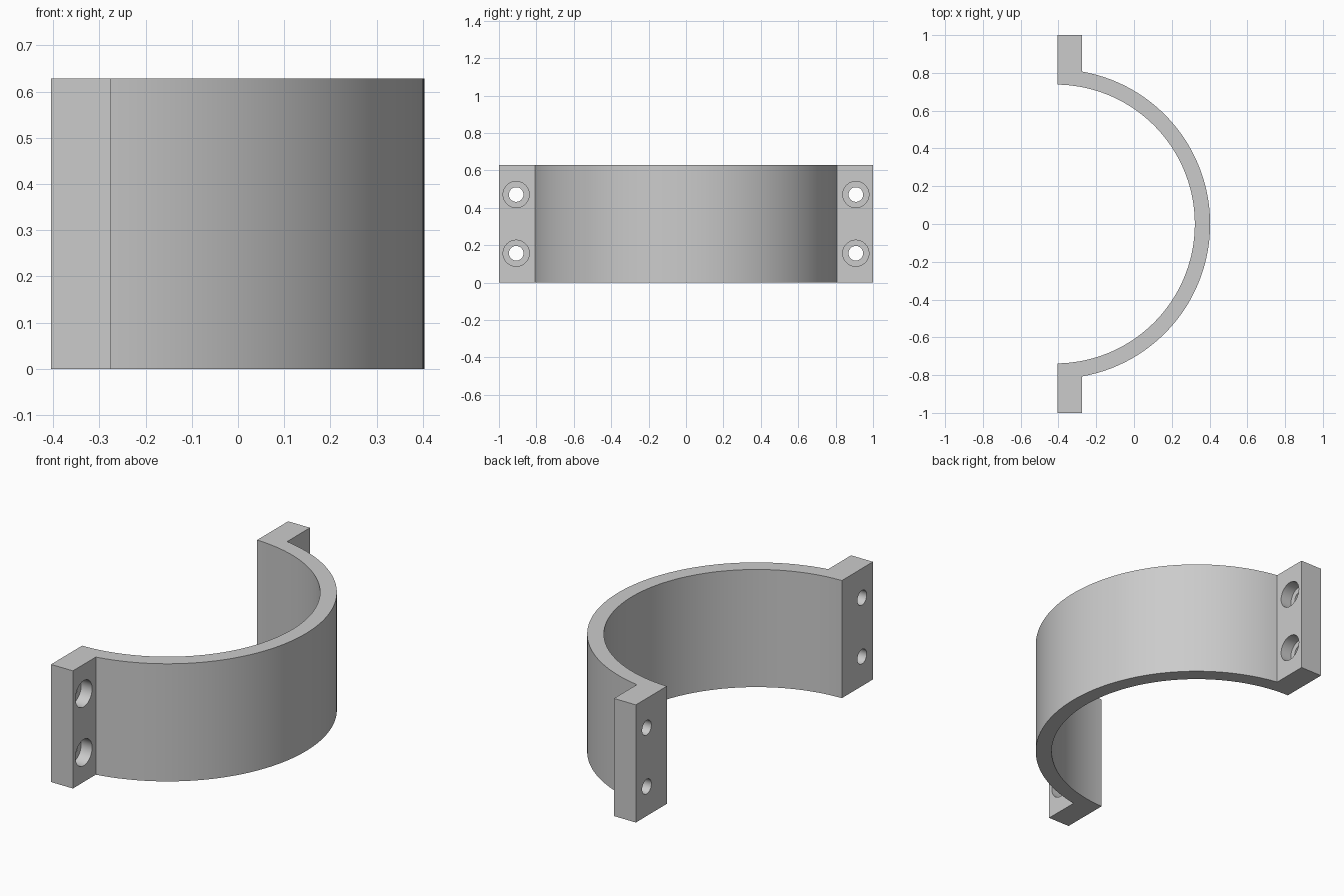
import bpy, bmesh
from math import acos, cos, sin, pi, radians

if "Cube" in bpy.data.objects:
    bpy.data.objects.remove(bpy.data.objects["Cube"], do_unlink=True)

HEIGHT = 0.628
CENTRE_X = -0.416              # axis of the band
R_OUT, R_IN = 0.819, 0.738
BACK, FACE = -0.404, -0.275    # flange planes
ARC_STEPS = 80

grey = bpy.data.materials.new("plain grey")
grey.use_nodes = True
COLOUR = (0.6, 0.6, 0.6, 1)
grey.diffuse_color = COLOUR
grey.node_tree.nodes["Principled BSDF"].inputs["Base Color"].default_value = COLOUR


def arc(radius, end_x):
    """Points from the -y end to the +y end, stopping at the plane x = end_x."""
    limit = acos((end_x - CENTRE_X) / radius)
    angles = [limit * (2 * i / ARC_STEPS - 1) for i in range(ARC_STEPS + 1)]
    return [(CENTRE_X + radius * cos(a), radius * sin(a)) for a in angles]


# Half clamp: band and both flanges as one extruded profile
outline = (arc(R_OUT, FACE) + [(FACE, 1), (BACK, 1)]
           + arc(R_IN, BACK)[::-1] + [(BACK, -1), (FACE, -1)])
bm = bmesh.new()
base = bm.faces.new([bm.verts.new((x, y, 0)) for x, y in outline])
top = bmesh.ops.extrude_face_region(bm, geom=[base])["geom"]
bmesh.ops.translate(bm, vec=(0, 0, HEIGHT),
                    verts=[v for v in top if isinstance(v, bmesh.types.BMVert)])
bmesh.ops.recalc_face_normals(bm, faces=bm.faces)
mesh = bpy.data.meshes.new("half_clamp")
bm.to_mesh(mesh)
bm.free()
mesh.materials.append(grey)
clamp = bpy.data.objects.new("half_clamp", mesh)
bpy.context.collection.objects.link(clamp)


def drill(radius, x0, x1, y, z):
    """Cut a round hole along x."""
    bpy.ops.mesh.primitive_cylinder_add(
        vertices=48, radius=radius, depth=x1 - x0,
        location=((x0 + x1) / 2, y, z), rotation=(0, pi / 2, 0))
    cutter = bpy.context.object
    cutter.name = "hole_cutter"
    cutter.hide_render = True
    cutter.data.materials.append(grey)
    bpy.context.view_layer.objects.active = clamp
    cut = clamp.modifiers.new("hole", 'BOOLEAN')
    cut.operation, cut.solver, cut.object = 'DIFFERENCE', 'EXACT', cutter
    bpy.ops.object.modifier_apply(modifier=cut.name)
    bpy.data.objects.remove(cutter, do_unlink=True)


# Bolt holes, counterbored from the outer flange face
for y in (-0.908, 0.908):
    for z in (HEIGHT / 4, HEIGHT * 3 / 4):
        drill(0.039, BACK - 0.1, FACE + 0.1, y, z)
        drill(0.07, (BACK + FACE) / 2, FACE + 0.1, y, z)

bpy.ops.object.select_all(action='DESELECT')
clamp.select_set(True)
bpy.context.view_layer.objects.active = clamp
bpy.ops.object.shade_smooth_by_angle(angle=radians(30))
